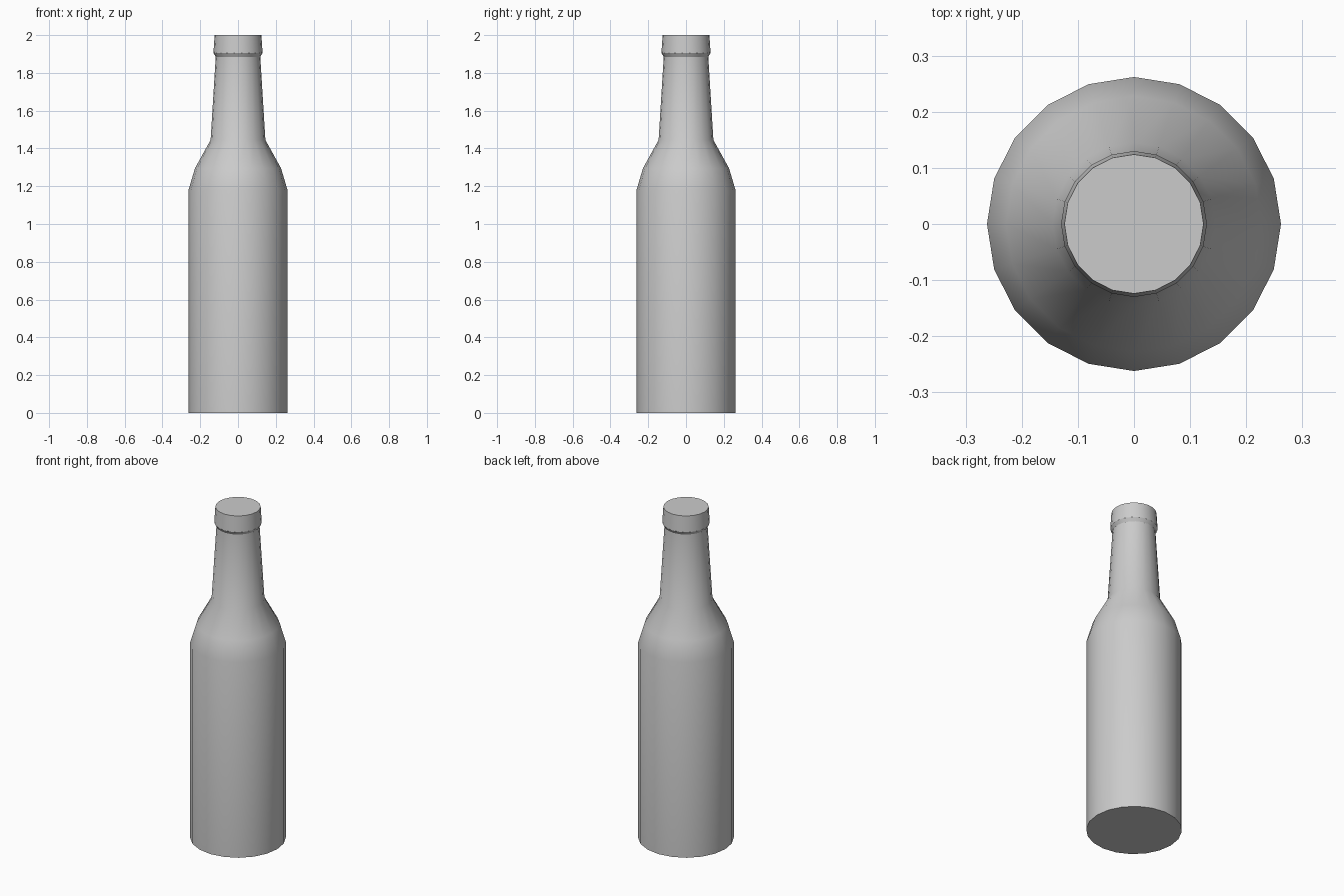
import bpy, bmesh
from math import cos, sin, pi, radians

if "Cube" in bpy.data.objects:
    bpy.data.objects.remove(bpy.data.objects["Cube"])

SIDES = 20
# Silhouette from base to mouth: (radius, height)
PROFILE = [
    (0.262, 0.0), (0.262, 1.18),      # body
    (0.228, 1.295), (0.145, 1.445),   # shoulder
    (0.118, 1.885),                   # neck
    (0.130, 1.905), (0.124, 2.0),     # lip
]

# Lathe the silhouette
bm = bmesh.new()
rings = [[bm.verts.new((r * cos(2 * pi * i / SIDES), r * sin(2 * pi * i / SIDES), z))
          for i in range(SIDES)] for r, z in PROFILE]
for low, high in zip(rings, rings[1:]):
    for i in range(SIDES):
        j = (i + 1) % SIDES
        bm.faces.new((low[i], low[j], high[j], high[i]))

# Flat base and mouth
bm.faces.new(rings[0][::-1])
bm.faces.new(rings[-1])

mesh = bpy.data.meshes.new("bottle")
bm.to_mesh(mesh)
bm.free()
bottle = bpy.data.objects.new("bottle", mesh)
bpy.context.collection.objects.link(bottle)

# Smooth walls with crisp rims
bpy.context.view_layer.objects.active = bottle
bottle.select_set(True)
bpy.ops.object.shade_smooth_by_angle(angle=radians(32))
